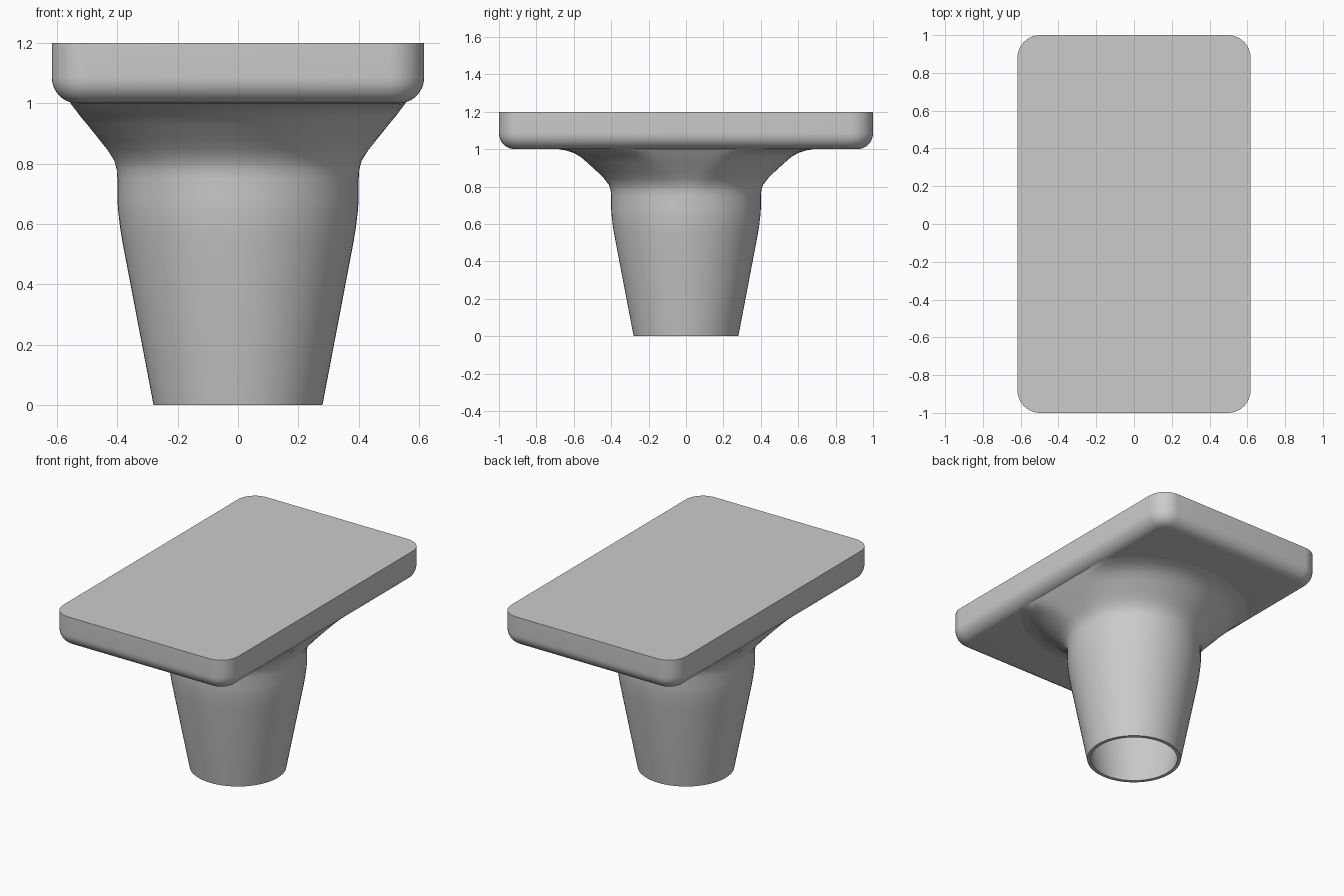
import bpy, bmesh, math

if "Cube" in bpy.data.objects:
    bpy.data.objects.remove(bpy.data.objects["Cube"])

grey = bpy.data.materials.new("plain grey")
grey.diffuse_color = (0.6, 0.6, 0.6, 1)
grey.use_nodes = True
grey.node_tree.nodes["Principled BSDF"].inputs["Base Color"].default_value = grey.diffuse_color


def finish(name, bm, angle):
    bmesh.ops.recalc_face_normals(bm, faces=bm.faces)
    me = bpy.data.meshes.new(name)
    bm.to_mesh(me)
    bm.free()
    ob = bpy.data.objects.new(name, me)
    bpy.context.collection.objects.link(ob)
    me.materials.append(grey)
    bpy.ops.object.select_all(action='DESELECT')
    ob.select_set(True)
    bpy.context.view_layer.objects.active = ob
    bpy.ops.object.shade_smooth_by_angle(angle=math.radians(angle))
    return ob


def bridge(bm, a, b):
    n = len(a)
    for i in range(n):
        j = (i + 1) % n
        bm.faces.new((a[i], a[j], b[j], b[i]))


# Table top: rounded rectangle rings, rolled under along the bottom edge
HX, HY, R, ROLL, SEG = 0.617, 1.0, 0.12, 0.085, 10


def plate_ring(bm, inset, z):
    ring = []
    for k, (sx, sy) in enumerate([(1, 1), (-1, 1), (-1, -1), (1, -1)]):
        for s in range(SEG + 1):
            a = math.pi / 2 * (k + s / SEG)
            r = R - inset
            ring.append(bm.verts.new((sx * (HX - R) + r * math.cos(a),
                                      sy * (HY - R) + r * math.sin(a), z)))
    return ring


bm = bmesh.new()
rings = [plate_ring(bm, 0, 1.2)]
for s in range(9):
    a = math.pi / 2 * s / 8
    rings.append(plate_ring(bm, ROLL * (1 - math.cos(a)),
                            1.0 + ROLL * (1 - math.sin(a))))
for a, b in zip(rings, rings[1:]):
    bridge(bm, a, b)
bm.faces.new(rings[0])
bm.faces.new(rings[-1])
finish("table_top", bm, 35)

# Hollow stem: round below, flare trimmed flat beside the long plate edges
# each row: height, radius, sideways limit
outer = [(0, .28, 1), (.54, .383, 1), (.59, .391, 1), (.64, .397, 1),
         (.68, .4, 1), (.75, .4, 1), (.78, .403, .402), (.81, .413, .41),
         (.845, .44, .432), (.88, .475, .46), (.93, .53, .5),
         (.96, .565, .525), (.98, .60, .54), (.993, .64, .55),
         (1.002, .69, .557)]
WALL, N = 0.022, 64


def stem_ring(bm, z, r, limit):
    pts = []
    for i in range(N):
        a = 2 * math.pi * i / N
        x = max(-limit, min(limit, r * math.cos(a)))
        pts.append(bm.verts.new((x, r * math.sin(a), z)))
    return pts


bm = bmesh.new()
inner = [(z, r - WALL, lim - WALL) for z, r, lim in outer]
rings = [stem_ring(bm, *row) for row in inner[::-1] + outer]
for a, b in zip(rings, rings[1:]):
    bridge(bm, a, b)
finish("hollow_stem", bm, 40)
